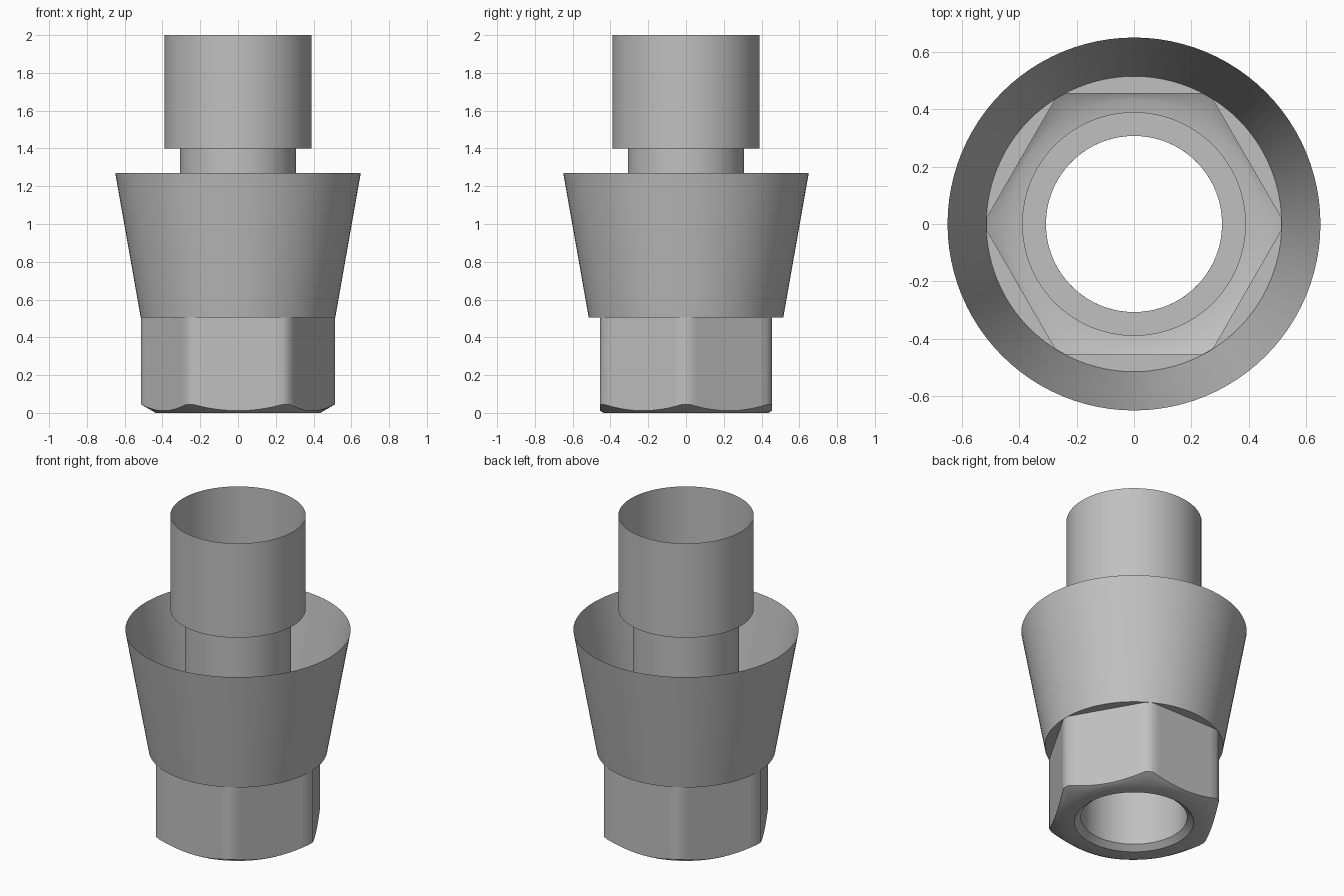
import bpy, bmesh, math

if "Cube" in bpy.data.objects:
    bpy.data.objects.remove(bpy.data.objects["Cube"], do_unlink=True)

# Single plain metal colour
steel = bpy.data.materials.new("grey_metal")
steel.use_nodes = True
grey = (0.53, 0.53, 0.53, 1)
steel.diffuse_color = grey
steel.node_tree.nodes["Principled BSDF"].inputs["Base Color"].default_value = grey

FLAT, CORNER = 0.455, 0.513          # hex flat distance and rounded corner radius
FLOOR_R, CHAMFER = 0.435, 0.57       # chamfer start radius and slope
HEX_TOP = 0.505
BORE = 0.307


def loft(name, rings, angles):
    """Skin a stack of rings; each ring maps an angle to (radius, height)."""
    bm = bmesh.new()
    loops = []
    for ring in rings:
        pts = [(a, *ring(a)) for a in angles]
        loops.append([bm.verts.new((r * math.cos(a), r * math.sin(a), z)) for a, r, z in pts])
    n = len(angles)
    for low, high in zip(loops, loops[1:]):
        for i in range(n):
            j = (i + 1) % n
            bm.faces.new((low[i], low[j], high[j], high[i]))
    mesh = bpy.data.meshes.new(name)
    bm.to_mesh(mesh)
    bm.free()
    mesh.materials.append(steel)
    obj = bpy.data.objects.new(name, mesh)
    bpy.context.collection.objects.link(obj)
    bpy.ops.object.select_all(action="DESELECT")
    obj.select_set(True)
    bpy.context.view_layer.objects.active = obj
    bpy.ops.object.shade_smooth_by_angle(angle=math.radians(35))
    return obj


def circle(r, z):
    return lambda a: (r, z)


def hex_radius(a):
    """Hexagon with flats front and back, its corners turned to a cylinder."""
    step = math.pi / 3
    off = (a - math.pi / 2 + step / 2) % step - step / 2
    return min(CORNER, FLAT / math.cos(off))


def hex_chamfer(a):
    r = hex_radius(a)
    return r, (r - FLOOR_R) * CHAMFER


def hex_top(a):
    return hex_radius(a), HEX_TOP


# Angles: even samples over each flat, plus the middle of each rounded corner
half = math.acos(FLAT / CORNER)
hex_angles = []
for side in range(6):
    mid = math.pi / 2 + side * math.pi / 3
    hex_angles += [mid + half * (k / 6 - 1) for k in range(13)]
    hex_angles.append(mid + math.pi / 6)
round_angles = [math.tau * i / 96 for i in range(96)]

# Hex nut base: countersunk bore, floor, chamfered hex wall, shoulder ring
loft("hex_base", [circle(BORE, 0.03), circle(0.344, 0), circle(FLOOR_R, 0),
                  hex_chamfer, hex_top, circle(0.515, HEX_TOP)], hex_angles)

# Flared skirt, open at the top
loft("flared_skirt", [circle(0.515, HEX_TOP), circle(0.65, 1.27)], round_angles)

# Inner neck tube, stepping out to the open upper sleeve
loft("neck_and_sleeve", [circle(BORE, 0.03), circle(BORE, 1.4),
                         circle(0.39, 1.4), circle(0.39, 2)], round_angles)
